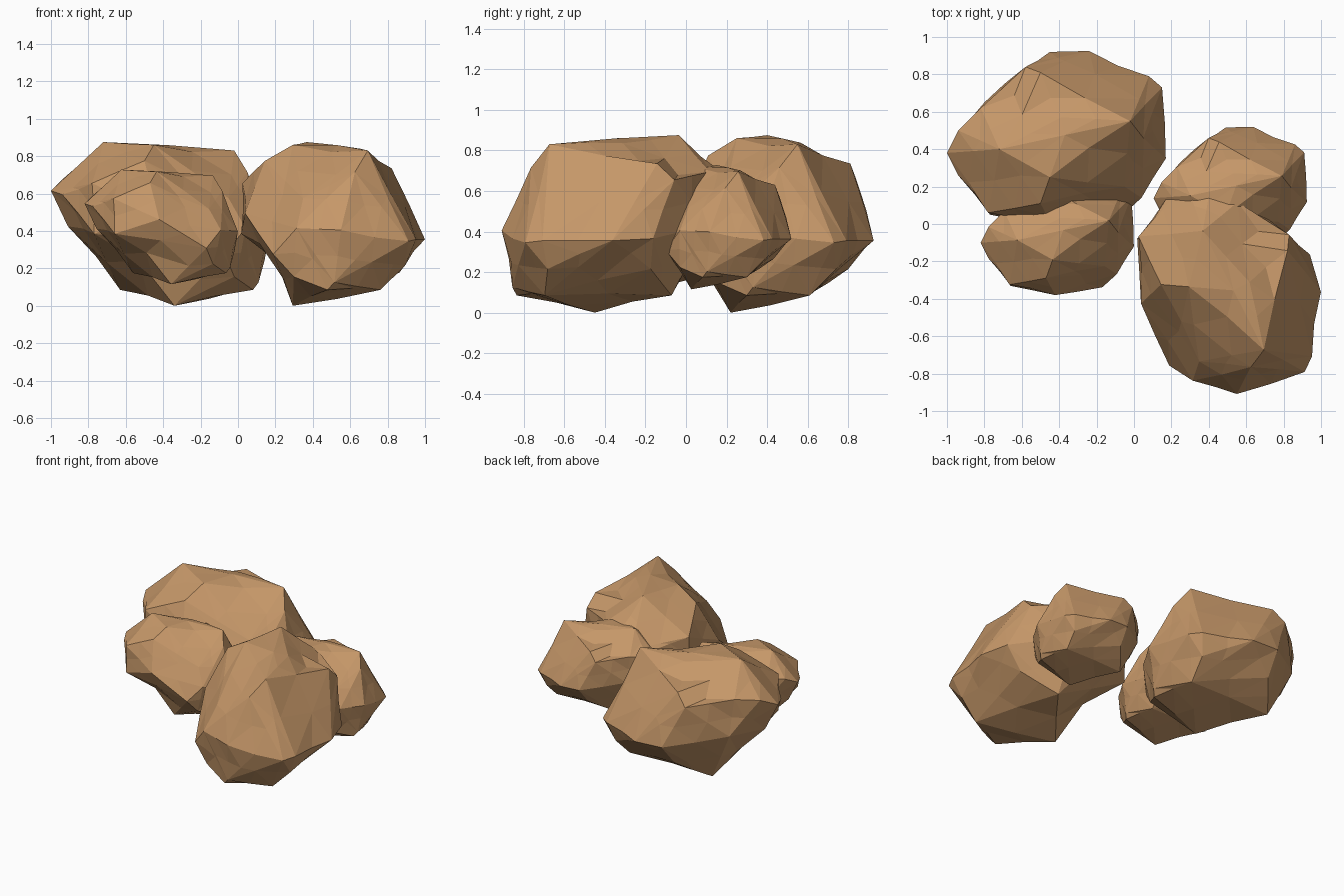
import bpy, bmesh, math, random
from mathutils import Vector

if "Cube" in bpy.data.objects:
    bpy.data.objects.remove(bpy.data.objects["Cube"])

stone = bpy.data.materials.new("tan_stone")
stone.diffuse_color = (0.56, 0.31, 0.14, 1)
stone.use_nodes = True
stone.node_tree.nodes["Principled BSDF"].inputs["Base Color"].default_value = stone.diffuse_color

# Key corners of one boulder, from the underside up to the crown
underside = [(-.34, .22, .005), (.02, .61, .09), (.08, .3, .09),
             (-.63, .6, .09), (-.02, .14, .16),
             (-.47, .8, .22), (.04, .74, .22), (.11, .33, .13)]
girdle = [(.17, .35, .41), (.165, .54, .37), (.15, .73, .35), (.08, .79, .36),
          (-.24, .925, .36), (-.45, .92, .37), (-.8, .65, .44), (-.91, .4, .43),
          (-.77, .05, .39), (-.07, .04, .28), (-.43, -.02, .5), (.04, .14, .42)]
shoulder = [(-1, .38, .62), (-.94, .5, .68), (-.94, .26, .6), (-.82, .62, .70),
            (-.58, .84, .66), (-.5, .81, .74), (-.78, .06, .66), (.05, .46, .72),
            (-.05, .2, .58)]
crown = [(-.72, .4, .88), (-.45, .25, .865), (-.02, .55, .835), (-.39, .57, .84),
         (-.5, .11, .78)]
# Hollows: centre, radius, depth
hollows = [((-.62, .68, .76), .12, .05), ((-.23, .42, .84), .12, .025),
           ((-.45, .72, .79), .09, .04), ((-.57, .17, .2), .19, .07)]


def boulder_mesh():
    """Faceted hull with its long edges split, roughened and hollowed."""
    rng = random.Random(4)
    points = [Vector(p) for p in underside + girdle + shoulder + crown]
    bm = bmesh.new()
    for p in points:
        bm.verts.new(p)
    bmesh.ops.convex_hull(bm, input=bm.verts[:])
    loose = [v for v in bm.verts if not v.link_faces]
    bmesh.ops.delete(bm, geom=loose, context='VERTS')
    long_edges = [e for e in bm.edges if e.calc_length() > .24]
    bmesh.ops.subdivide_edges(bm, edges=long_edges, cuts=1)
    bmesh.ops.triangulate(bm, faces=bm.faces[:])
    bm.normal_update()
    for v in bm.verts:
        if any((v.co - p).length < 1e-4 for p in points):
            continue
        push = rng.uniform(-.015, .008)
        for centre, radius, depth in hollows:
            if (v.co - Vector(centre)).length < radius:
                push = -depth
        v.co += v.normal * push
    low = min(v.co.z for v in bm.verts)
    for v in bm.verts:
        v.co.z -= low
    bmesh.ops.recalc_face_normals(bm, faces=bm.faces[:])
    mesh = bpy.data.meshes.new("boulder")
    bm.to_mesh(mesh)
    bm.free()
    mesh.materials.append(stone)
    return mesh


# Four placements of the same boulder: name, location, turn, size
mesh = boulder_mesh()
for name, loc, turn, size in [
        ("large_back_boulder", (0, 0, 0), 0, 1),
        ("large_front_boulder", (.168, -.835, 0), -75, 1),
        ("small_front_boulder", (-.12, -.366, .115), 0, .7),
        ("small_back_boulder", (.805, -.128, .115), 0, .7)]:
    ob = bpy.data.objects.new(name, mesh)
    ob.location = loc
    ob.rotation_euler.z = math.radians(turn)
    ob.scale = (size,) * 3
    bpy.context.collection.objects.link(ob)
